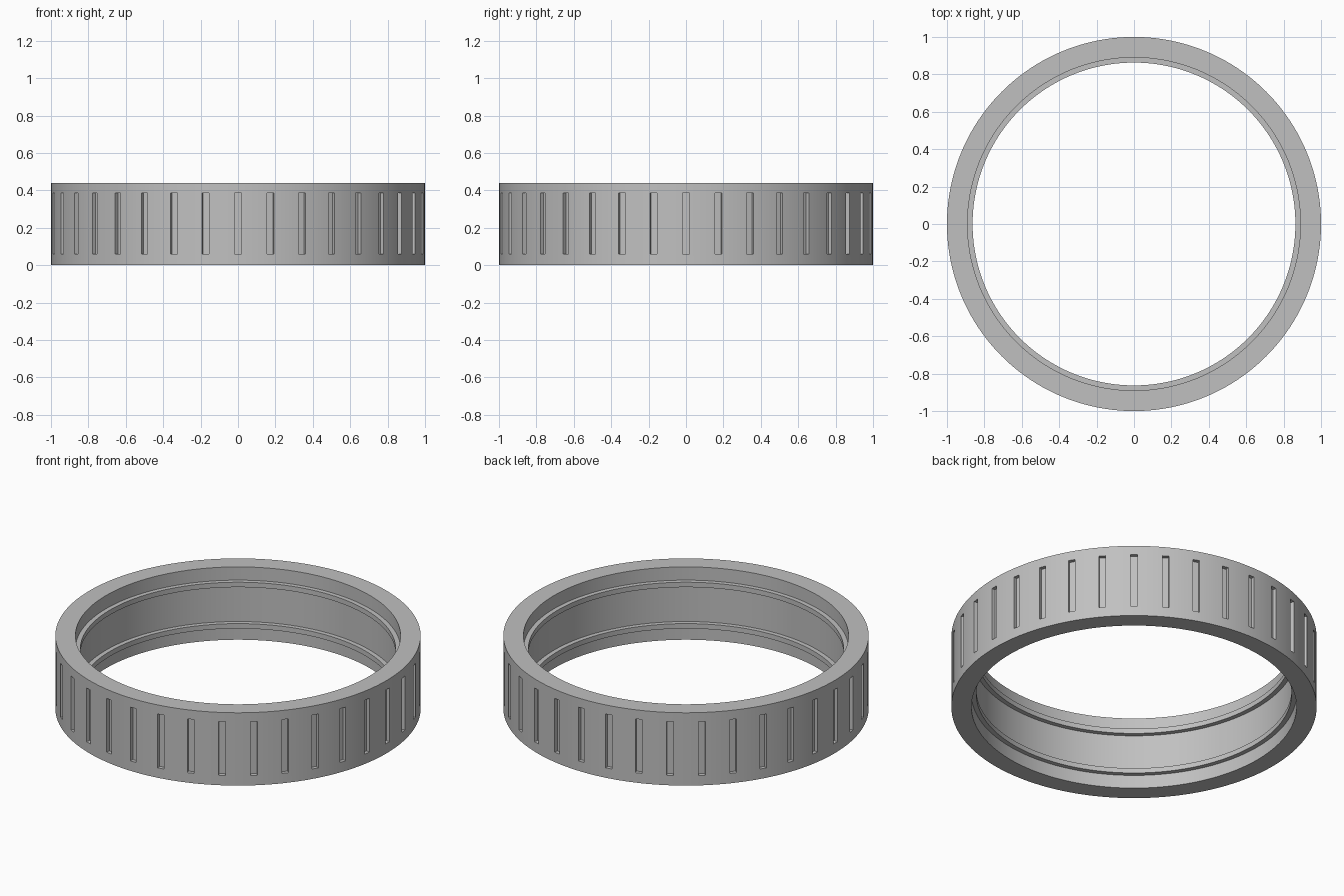
import bpy
import bmesh
import math
from mathutils import Vector

cube = bpy.data.objects.get("Cube")
if cube:
    bpy.data.objects.remove(cube)

# Main sizes
OUTER, BORE, LIP = 1.0, 0.89, 0.863
HEIGHT = 0.44
SLOT_LOW, SLOT_HIGH = 0.06, 0.385
SLOT_DEPTH, SLOT_COUNT = 0.022, 36
SLOT_ANGLE = math.radians(2.15)
GAP_STEPS = 4

# Ring cross-section: plain outer wall, bore with two raised lips
profile = [
    (OUTER, 0), (OUTER, SLOT_LOW), (OUTER, SLOT_HIGH), (OUTER, HEIGHT),
    (BORE, HEIGHT), (BORE, 0.36), (LIP, 0.36), (LIP, 0.33), (BORE, 0.33),
    (BORE, 0.11), (LIP, 0.11), (LIP, 0.08), (BORE, 0.08), (BORE, 0),
]

# Angles around the ring: one column per slot, several per gap
pitch = math.tau / SLOT_COUNT
gap = (pitch - SLOT_ANGLE) / GAP_STEPS
angles = []
for i in range(SLOT_COUNT):
    start = i * pitch - SLOT_ANGLE / 2
    angles.append(start)
    angles += [start + SLOT_ANGLE + j * gap for j in range(GAP_STEPS)]

# Revolve the cross-section
bm = bmesh.new()
columns = [[bm.verts.new((r * math.cos(a), r * math.sin(a), z)) for r, z in profile]
           for a in angles]
slot_faces = []
for i, column in enumerate(columns):
    following = columns[(i + 1) % len(columns)]
    for j in range(len(profile)):
        k = (j + 1) % len(profile)
        face = bm.faces.new((column[j], following[j], following[k], column[k]))
        if j == 1 and i % (GAP_STEPS + 1) == 0:
            slot_faces.append(face)
bm.normal_update()

# Sink the grip slots into the outer wall
for face in bmesh.ops.extrude_discrete_faces(bm, faces=slot_faces)["faces"]:
    centre = face.calc_center_median()
    inward = Vector((-centre.x, -centre.y, 0)).normalized() * SLOT_DEPTH
    bmesh.ops.translate(bm, verts=face.verts[:], vec=inward)
bmesh.ops.recalc_face_normals(bm, faces=bm.faces[:])

mesh = bpy.data.meshes.new("slotted_ring")
bm.to_mesh(mesh)
bm.free()
ring = bpy.data.objects.new("slotted_ring", mesh)
bpy.context.collection.objects.link(ring)

# Plain grey material
grey = bpy.data.materials.new("grey")
grey.use_nodes = True
colour = (0.53, 0.53, 0.53, 1)
grey.diffuse_color = colour
grey.node_tree.nodes["Principled BSDF"].inputs["Base Color"].default_value = colour
mesh.materials.append(grey)

# Smooth round walls, crisp edges
bpy.ops.object.select_all(action="DESELECT")
ring.select_set(True)
bpy.context.view_layer.objects.active = ring
bpy.ops.object.shade_smooth_by_angle(angle=math.radians(30))
